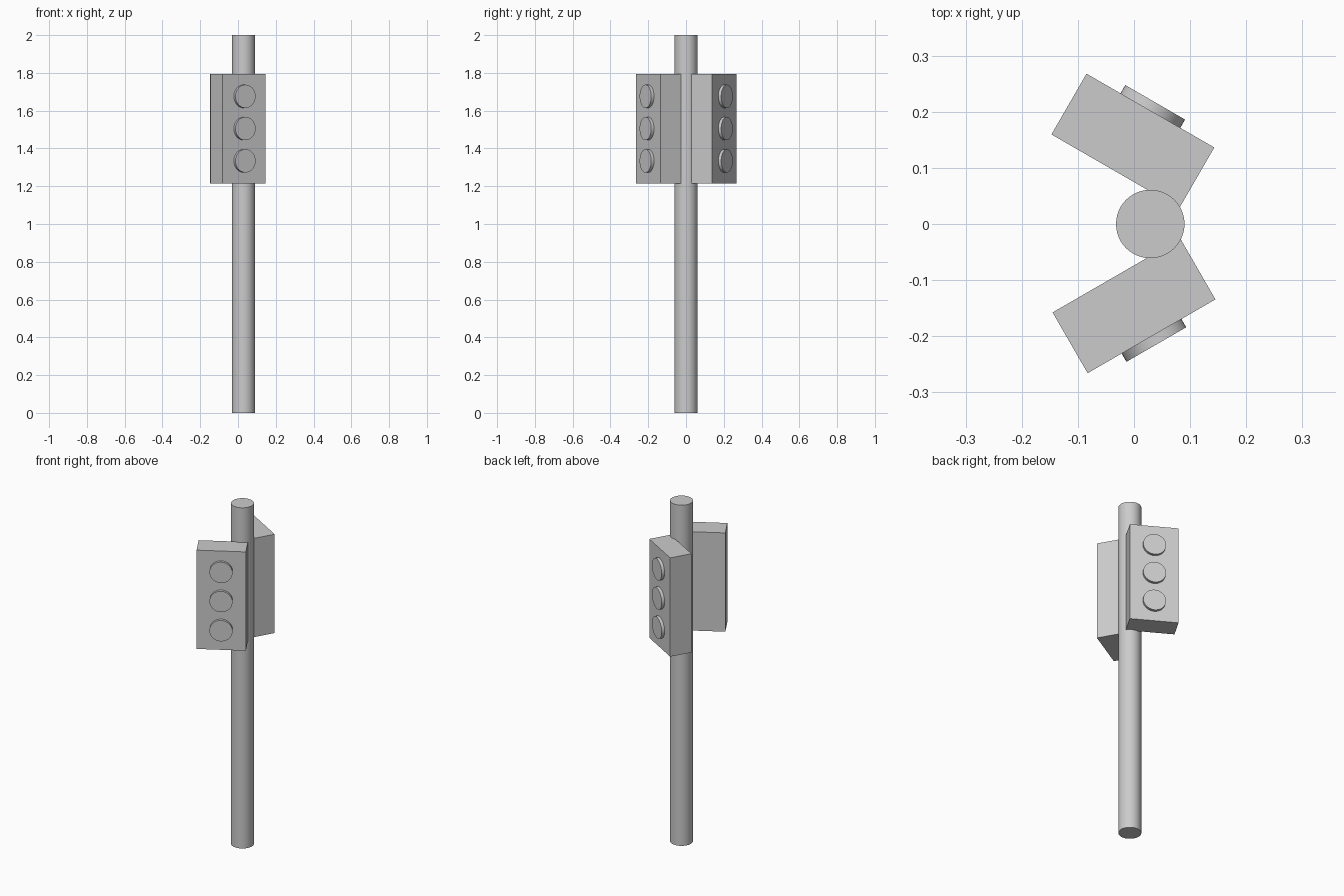
import bpy
from math import radians, pi
from mathutils import Matrix, Vector

if "Cube" in bpy.data.objects:
    bpy.data.objects.remove(bpy.data.objects["Cube"])

BOX = (0.263, 0.125, 0.58)      # width, depth, height of a signal head
LAMP_R, LAMP_OUT, LAMP_IN = 0.0615, 0.017, 0.01


def cylinder(name, radius, depth, matrix):
    bpy.ops.mesh.primitive_cylinder_add(vertices=48, radius=radius, depth=depth)
    ob = bpy.context.object
    ob.name = name
    bpy.ops.object.shade_smooth_by_angle(angle=radians(40))
    ob.matrix_world = matrix
    return ob


def signal_head(name, x, y, angle):
    # Housing box, turned about the vertical
    place = Matrix.Translation((x, y, 1.505)) @ Matrix.Rotation(radians(angle), 4, 'Z')
    bpy.ops.mesh.primitive_cube_add(size=1)
    box = bpy.context.object
    box.name = name + "_housing"
    box.data.transform(Matrix.Diagonal((*BOX, 1)))
    box.matrix_world = place
    # Three round lamps on the housing's outer face
    y_lamp = -BOX[1] / 2 - (LAMP_OUT - LAMP_IN) / 2
    for label, dz in (("top", 0.171), ("middle", 0), ("bottom", -0.171)):
        local = Matrix.Translation(Vector((0, y_lamp, dz))) @ Matrix.Rotation(pi / 2, 4, 'X')
        cylinder(f"{name}_lamp_{label}", LAMP_R, LAMP_OUT + LAMP_IN, place @ local)


# Pole
cylinder("pole", 0.061, 2.0, Matrix.Translation((0.029, 0, 1)))

# Two signal heads angled away from the pole
signal_head("front_signal", 0.0, -0.146, 30)
signal_head("back_signal", -0.002, 0.148, 150)
